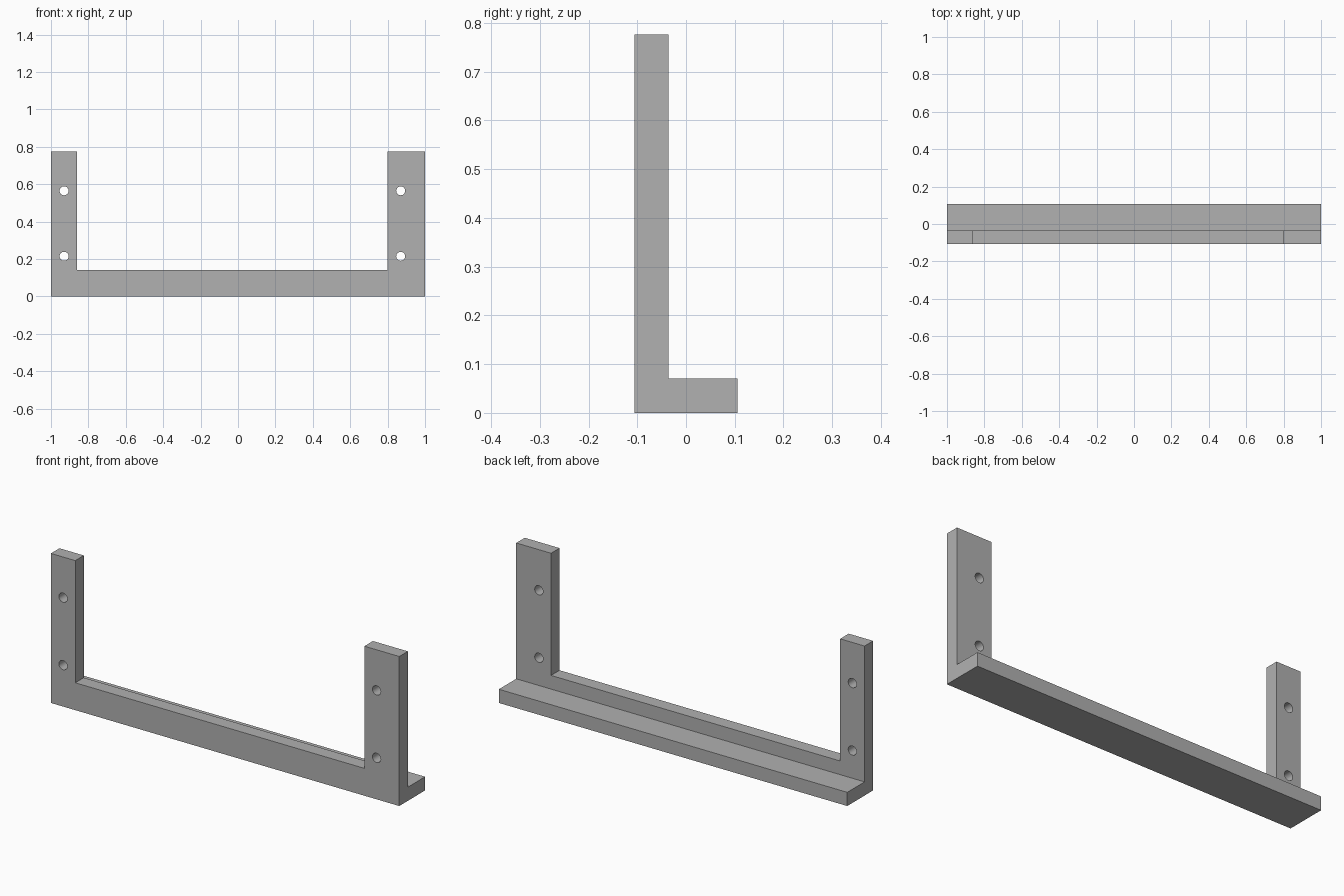
import bpy
import bmesh
import math
from mathutils import Vector

old = bpy.data.objects.get("Cube")
if old:
    bpy.data.objects.remove(old, do_unlink=True)

FRONT, PLATE_BACK, BACK = -0.106, -0.036, 0.106
TOP, RAIL_TOP, SHELF_TOP = 0.776, 0.142, 0.071
LEFT_INNER, RIGHT_INNER = 0.80, -0.86

grey = bpy.data.materials.new("plain grey")
grey.use_nodes = True
colour = (0.44, 0.44, 0.44, 1)
grey.diffuse_color = colour
grey.node_tree.nodes["Principled BSDF"].inputs["Base Color"].default_value = colour


def extrude_profile(name, points, direction):
    """Solid made by pushing a flat outline along a direction."""
    bm = bmesh.new()
    face = bm.faces.new([bm.verts.new(p) for p in points])
    result = bmesh.ops.extrude_face_region(bm, geom=[face])
    moved = [v for v in result["geom"] if isinstance(v, bmesh.types.BMVert)]
    bmesh.ops.translate(bm, verts=moved, vec=Vector(direction))
    bmesh.ops.recalc_face_normals(bm, faces=bm.faces)
    mesh = bpy.data.meshes.new(name)
    bm.to_mesh(mesh)
    bm.free()
    mesh.materials.append(grey)
    obj = bpy.data.objects.new(name, mesh)
    bpy.context.collection.objects.link(obj)
    return obj


def apply_boolean(target, tool, operation):
    mod = target.modifiers.new(operation.lower(), "BOOLEAN")
    mod.operation = operation
    mod.solver = "EXACT"
    mod.object = tool
    bpy.context.view_layer.objects.active = target
    bpy.ops.object.modifier_apply(modifier=mod.name)
    bpy.data.objects.remove(tool, do_unlink=True)


# Upright plate: low rail with a narrow right post and a wide left post
outline = [(-1, 0), (1, 0), (1, TOP), (LEFT_INNER, TOP), (LEFT_INNER, RAIL_TOP),
           (RIGHT_INNER, RAIL_TOP), (RIGHT_INNER, TOP), (-1, TOP)]
bracket = extrude_profile("bracket", [(x, FRONT, z) for x, z in outline],
                          (0, PLATE_BACK - FRONT, 0))

# Shelf along the back, overlapping the plate so the two become one solid
section = [(FRONT, 0), (BACK, 0), (BACK, SHELF_TOP), (FRONT, SHELF_TOP)]
shelf = extrude_profile("shelf", [(-1, y, z) for y, z in section], (2, 0, 0))
apply_boolean(bracket, shelf, "UNION")

# Screw holes through both posts
for x in (-0.93, 0.87):
    for z in (0.215, 0.565):
        bpy.ops.mesh.primitive_cylinder_add(
            vertices=32, radius=0.024, depth=0.3,
            location=(x, FRONT, z), rotation=(math.pi / 2, 0, 0))
        drill = bpy.context.object
        drill.name = "screw_hole_cutter"
        drill.hide_render = True
        drill.data.materials.append(grey)
        apply_boolean(bracket, drill, "DIFFERENCE")

# Smooth hole walls, sharp edges elsewhere
bpy.ops.object.select_all(action="DESELECT")
bracket.select_set(True)
bpy.context.view_layer.objects.active = bracket
bpy.ops.object.shade_smooth_by_angle(angle=math.radians(30))
